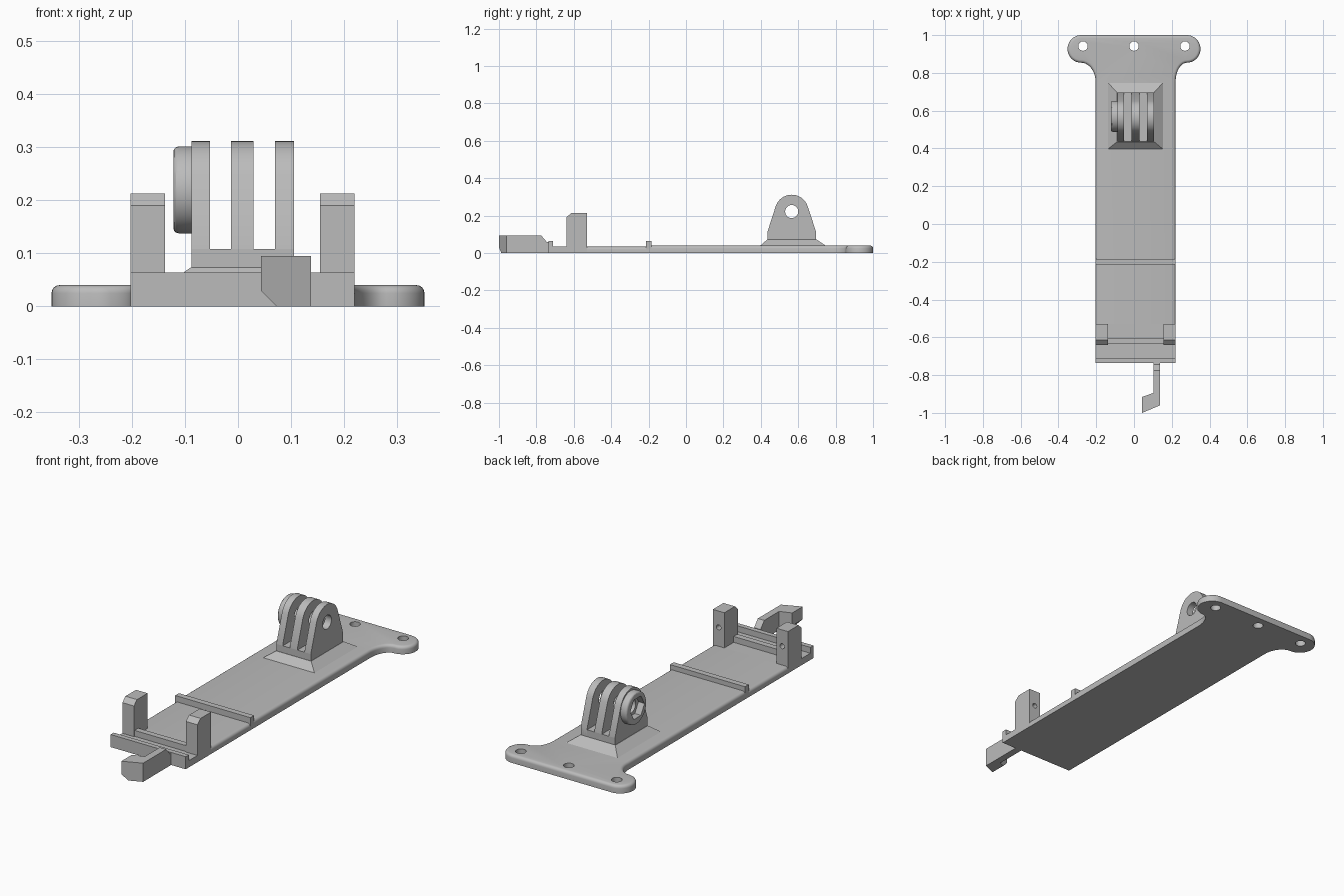
import bpy, bmesh
from math import sin, cos, radians, pi
from mathutils import Vector, Matrix

cube = bpy.data.objects.get("Cube")
if cube:
    bpy.data.objects.remove(cube, do_unlink=True)

grey = bpy.data.materials.new("plain grey")
grey.use_nodes = True
colour = (0.5, 0.5, 0.5, 1)
grey.diffuse_color = colour
grey.node_tree.nodes["Principled BSDF"].inputs["Base Color"].default_value = colour

LEFT, RIGHT = -0.203, 0.22
TOP = 0.04
FRONT_TOP = 0.034


def finish(name, bm):
    bmesh.ops.recalc_face_normals(bm, faces=bm.faces)
    mesh = bpy.data.meshes.new(name)
    bm.to_mesh(mesh)
    bm.free()
    ob = bpy.data.objects.new(name, mesh)
    bpy.context.collection.objects.link(ob)
    mesh.materials.append(grey)
    return ob


def prism_bm(points, axis, lo, hi):
    """Extrude a 2D outline along an axis."""
    bm = bmesh.new()

    def place(p, t):
        c = list(p)
        c.insert("xyz".index(axis), t)
        return c
    face = bm.faces.new([bm.verts.new(place(p, lo)) for p in points])
    new = bmesh.ops.extrude_face_region(bm, geom=[face])["geom"]
    shift = Vector(place((0, 0), hi - lo))
    bmesh.ops.translate(bm, vec=shift, verts=[v for v in new if isinstance(v, bmesh.types.BMVert)])
    return bm


def prism(name, points, axis, lo, hi):
    return finish(name, prism_bm(points, axis, lo, hi))


def box(name, x0, x1, y0, y1, z0, z1):
    return prism(name, [(x0, y0), (x1, y0), (x1, y1), (x0, y1)], "z", z0, z1)


def arc(cx, cy, rx, ry, a0, a1, n):
    angles = [radians(a0 + (a1 - a0) * i / n) for i in range(n + 1)]
    return [(cx + rx * cos(a), cy + ry * sin(a)) for a in angles]


def disc(cx, cy, r, n):
    return arc(cx, cy, r, r, 0, 360 - 360 / n, n - 1)


def cut(ob, points, axis, lo, hi):
    """Subtract a prism and throw the cutter away."""
    cutter = prism("cutter", points, axis, lo, hi)
    cutter.hide_render = True
    mod = ob.modifiers.new("cut", "BOOLEAN")
    mod.object = cutter
    mod.solver = "EXACT"
    smooth(ob, "modifier_apply", modifier="cut")
    bpy.data.objects.remove(cutter, do_unlink=True)


def smooth(ob, op="shade_smooth_by_angle", **args):
    bpy.ops.object.select_all(action="DESELECT")
    ob.select_set(True)
    bpy.context.view_layer.objects.active = ob
    getattr(bpy.ops.object, op)(**args)


# Rear plate with flared mounting head and rounded upper rim
outline = [(LEFT, -0.2), (RIGHT, -0.2)]
outline += arc(0.28, 0.75, 0.28 - RIGHT, 0.104, 180, 90, 10)
outline += arc(0.28, 0.927, 0.072, 0.073, -90, 90, 18)[1:]
outline += arc(-0.28, 0.927, 0.072, 0.073, 90, 270, 18)
outline += arc(-0.28, 0.75, 0.28 + LEFT, 0.104, 90, 0, 10)[1:]
bm = prism_bm(outline, "z", 0, TOP)
rim = [e for e in bm.edges if all(v.co.z > TOP - 0.001 for v in e.verts)
       and any(v.co.y > -0.19 for v in e.verts)]
bmesh.ops.bevel(bm, geom=rim, offset=0.015, segments=4, profile=0.5, affect="EDGES")
plate = finish("rear_plate", bm)
for x in (-0.27, 0, 0.27):
    cut(plate, disc(x, 0.942, 0.025, 24), "z", -0.1, 0.1)
smooth(plate)

# Middle plate with rounded sides, then square front plate
r = 0.015
section = [(LEFT, 0), (RIGHT, 0)]
section += arc(RIGHT - r, FRONT_TOP - r, r, r, 0, 90, 4)
section += arc(LEFT + r, FRONT_TOP - r, r, r, 90, 180, 4)
smooth(prism("middle_plate", section, "y", -0.53, -0.2))
box("front_plate", LEFT, RIGHT, -0.735, -0.53, 0, FRONT_TOP)

# Cross ribs
box("middle_rib", LEFT, RIGHT, -0.215, -0.185, 0, 0.064)
box("front_lip", LEFT, RIGHT, -0.735, -0.71, 0, 0.064)
box("post_rib", -0.15, 0.17, -0.635, -0.605, 0.02, 0.064)

# Posts with a chamfered front top edge and a blind rear hole
post_side = [(-0.64, 0.01), (-0.53, 0.01), (-0.53, 0.213), (-0.615, 0.213), (-0.64, 0.19)]
for name, x0, x1 in (("right_post", LEFT, -0.138), ("left_post", 0.155, RIGHT)):
    post = prism(name, post_side, "x", x0, x1)
    cut(post, disc((x0 + x1) / 2, 0.13, 0.013, 16), "y", -0.57, -0.5)
    smooth(post)

# Latch arm and hook
prism("latch_arm", [(-0.9, 0), (-0.73, 0), (-0.73, 0.06), (-0.745, 0.06),
                    (-0.775, 0.095), (-0.9, 0.095)], "x", 0.102, 0.138)
bm = prism_bm([(0.102, -0.895), (0.043, -0.915), (0.043, -1), (0.138, -0.96),
               (0.138, -0.895)], "z", 0, 0.095)
cutting = bmesh.ops.bisect_plane(bm, geom=bm.verts[:] + bm.edges[:] + bm.faces[:],
                                 plane_co=(0.043, 0, 0.03), plane_no=(-1, 0, -1),
                                 clear_outer=True)
bmesh.ops.holes_fill(bm, edges=[e for e in bm.edges if e.is_boundary])
finish("latch_hook", bm)

# Sloped pedestal
bm = prism_bm([(-0.14, 0.395), (0.155, 0.395), (0.155, 0.75), (-0.14, 0.75)], "z", TOP - 0.002, 0.073)
for v in bm.verts:
    if v.co.z > 0.06:
        v.co.x = -0.09 if v.co.x < 0 else 0.107
        v.co.y = 0.435 if v.co.y < 0.5 else 0.697
finish("pedestal", bm)
box("prong_base", -0.088, 0.106, 0.436, 0.695, 0.07, 0.108)

# Three hinge prongs
CY, CZ = 0.565, 0.222
prong_side = [(0.436, 0.072), (0.695, 0.072), (0.695, 0.115)]
prong_side += arc(CY, CZ, 0.09, 0.09, 18, 162, 20) + [(0.436, 0.115)]
for name, x0, x1 in (("right_prong", -0.088, -0.053), ("middle_prong", -0.013, 0.029),
                     ("left_prong", 0.07, 0.106)):
    prong = prism(name, prong_side, "x", x0, x1)
    cut(prong, disc(CY, CZ, 0.035, 28), "x", -0.2, 0.2)
    smooth(prong)

# Round nut holder with hexagonal pocket
bm = prism_bm(disc(CY + 0.005, CZ - 0.002, 0.082, 40), "x", -0.122, -0.087)
rim = [e for e in bm.edges if all(v.co.x < -0.12 for v in e.verts)]
bmesh.ops.bevel(bm, geom=rim, offset=0.01, segments=3, profile=0.5, affect="EDGES")
holder = finish("nut_holder", bm)
cut(holder, disc(CY, CZ, 0.057, 6), "x", -0.15, -0.08)
smooth(holder)
